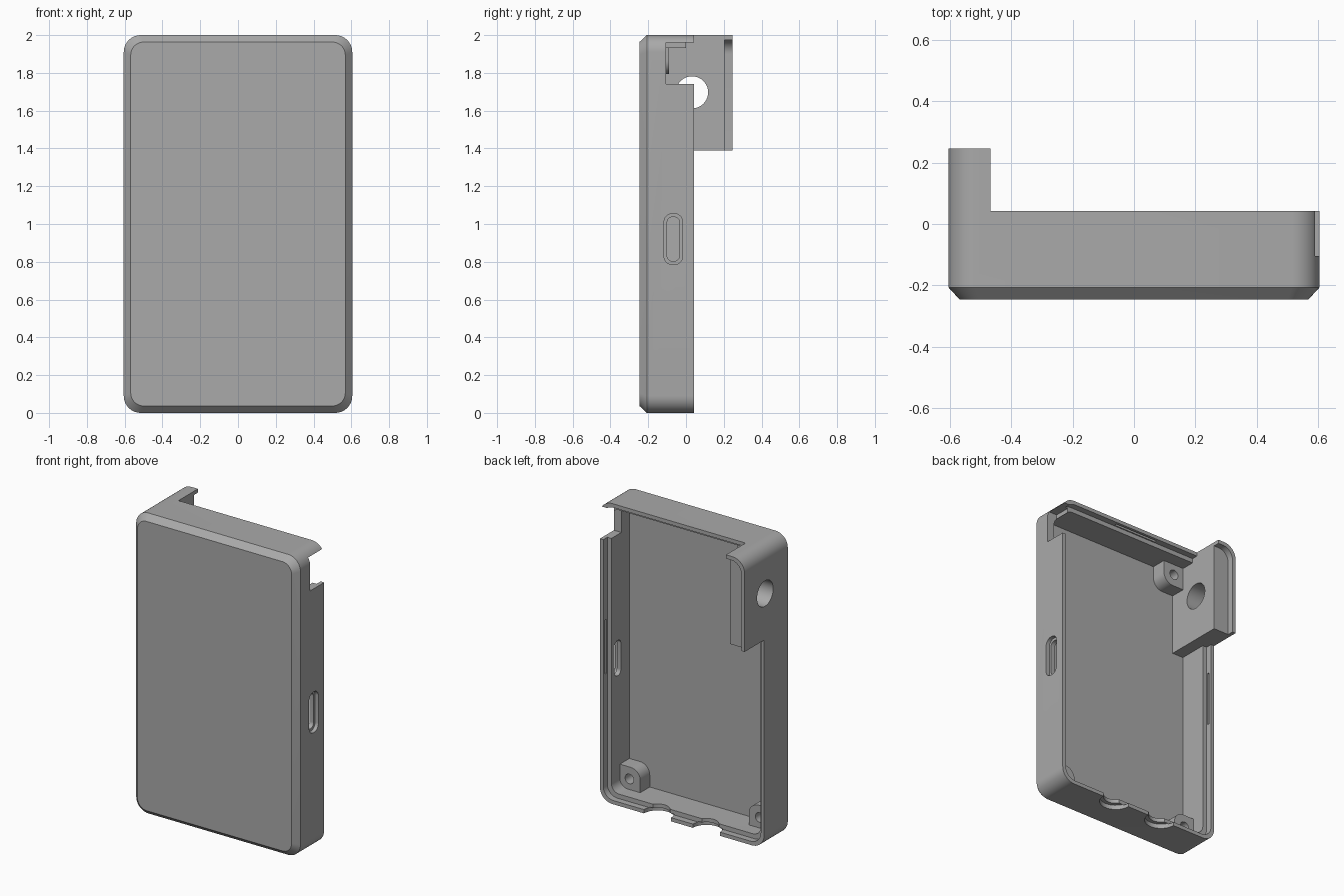
import bpy, bmesh, math
from mathutils import Matrix

cube = bpy.data.objects.get("Cube")
if cube:
    bpy.data.objects.remove(cube, do_unlink=True)

HALF_W, HEIGHT, RADIUS = 0.605, 2.0, 0.09
FRONT, RIM, BACK, FLOOR = -0.247, 0.042, 0.247, -0.19
WALL, LIP = 0.055, 0.025

grey = bpy.data.materials.new("plain grey plastic")
grey.use_nodes = True
grey.diffuse_color = (0.4, 0.4, 0.4, 1)
grey.node_tree.nodes["Principled BSDF"].inputs["Base Color"].default_value = (0.4, 0.4, 0.4, 1)


def finish(name, bm):
    bmesh.ops.recalc_face_normals(bm, faces=bm.faces)
    mesh = bpy.data.meshes.new(name)
    bm.to_mesh(mesh)
    bm.free()
    mesh.materials.append(grey)
    ob = bpy.data.objects.new(name, mesh)
    bpy.context.collection.objects.link(ob)
    return ob


def rounded_rect(cx, cz, hw, hh, r, steps=10):
    """Outline in the x-z plane, centred on (cx, cz)."""
    pts = []
    for q, (sx, sz) in enumerate([(1, 1), (-1, 1), (-1, -1), (1, -1)]):
        for i in range(steps + 1):
            a = math.pi / 2 * (q + i / steps)
            pts.append((cx + sx * (hw - r) + r * math.cos(a),
                        cz + sz * (hh - r) + r * math.sin(a)))
    return pts


def loft(name, stations):
    """Skin a list of (outline, y) stations and cap both ends."""
    bm = bmesh.new()
    rings = [[bm.verts.new((x, y, z)) for x, z in outline] for outline, y in stations]
    n = len(rings[0])
    for a, b in zip(rings, rings[1:]):
        for i in range(n):
            bm.faces.new((a[i], a[(i + 1) % n], b[(i + 1) % n], b[i]))
    bm.faces.new(rings[0])
    bm.faces.new(rings[-1])
    return finish(name, bm)


def case_outline(inset):
    return rounded_rect(0, HEIGHT / 2, HALF_W - inset, HEIGHT / 2 - inset, RADIUS - inset * 0.6)


def box(name, x, y, z):
    bm = bmesh.new()
    bmesh.ops.create_cube(bm, size=1)
    for v in bm.verts:
        for k, (lo, hi) in enumerate((x, y, z)):
            v.co[k] = lo if v.co[k] < 0 else hi
    return finish(name, bm)


def cylinder(name, centre, r, length, axis):
    bm = bmesh.new()
    bmesh.ops.create_cone(bm, cap_ends=True, segments=40, radius1=r, radius2=r, depth=length)
    turn = {"X": Matrix.Rotation(math.pi / 2, 4, "Y"),
            "Y": Matrix.Rotation(math.pi / 2, 4, "X"), "Z": Matrix()}[axis]
    bmesh.ops.transform(bm, matrix=Matrix.Translation(centre) @ turn, verts=bm.verts)
    return finish(name, bm)


def combine(ob, tool, operation="DIFFERENCE"):
    """Apply one boolean and remove the tool."""
    mod = ob.modifiers.new("boolean", "BOOLEAN")
    mod.operation, mod.object, mod.solver = operation, tool, "EXACT"
    graph = bpy.context.evaluated_depsgraph_get()
    mesh = bpy.data.meshes.new_from_object(ob.evaluated_get(graph))
    ob.modifiers.clear()
    ob.data = mesh
    bpy.data.objects.remove(tool, do_unlink=True)


# Shell with chamfered front edge, hollowed from the back
shell = loft("case_shell", [(case_outline(0.037), FRONT), (case_outline(0), FRONT + 0.04),
                            (case_outline(0), BACK)])
combine(shell, loft("cavity", [(case_outline(WALL), FLOOR), (case_outline(WALL), 0.5)]))
combine(shell, loft("rim_rebate", [(case_outline(LIP), 0.0), (case_outline(LIP), 0.5)]))

# Lower the rim everywhere except around the tall corner bracket
combine(shell, box("rim_trim", (-0.468, 1), (RIM, 1), (-1, 3)))
combine(shell, box("side_trim", (-1, -0.4), (RIM, 1), (-1, 1.39)))

# Tall corner block, set inside the thin lip
block = loft("bracket_block", [(case_outline(0.012), -0.2), (case_outline(0.012), 0.205)])
combine(block, box("block_limit", (-1, -0.468), (-1, 1), (1.39, 3)), "INTERSECT")
combine(shell, block, "UNION")
combine(shell, cylinder("bracket_hole", (-0.55, 0.032, 1.697), 0.085, 0.4, "X"))

# Screw bosses: two in the bottom corners, one beside the bracket
for sx, sz, wall_x, wall_z in ((1, 1, -HALF_W + 0.045, 0.045), (-1, 1, HALF_W - 0.045, 0.045),
                               (1, -1, -0.475, HEIGHT - 0.045)):
    cx, cz = wall_x + sx * 0.08, wall_z + sz * 0.08
    outline = rounded_rect(cx, cz, 0.08, 0.08, 0.07)
    # square off every corner but the one that faces the middle
    outline = [(x, z) if (x - cx) * sx > 0 and (z - cz) * sz > 0 else
               (cx + math.copysign(0.08, x - cx), cz + math.copysign(0.08, z - cz))
               for x, z in outline]
    outline = list(dict.fromkeys(outline))
    combine(shell, loft("screw_boss", [(outline, -0.21), (outline, -0.09)]), "UNION")
    combine(shell, cylinder("screw_hole", (cx, -0.1, cz), 0.032, 0.14, "Y"))

# Side notch near the top
combine(shell, box("side_notch", (0.53, 1), (-0.105, 1), (1.742, 1.96)))

# Card slot: wide recess outside, narrow opening through the wall
for half_y, half_z, x_start in ((0.049, 0.135, 0.58), (0.033, 0.117, 0.5)):
    slot = loft("card_slot", [(rounded_rect(0, 0, half_y, half_z, half_y * 0.9), x_start),
                              (rounded_rect(0, 0, half_y, half_z, half_y * 0.9), 0.7)])
    # turn the slot so that it runs through the side wall
    slot.data.transform(Matrix.Translation((0, -0.067, 0.92)) @ Matrix.Rotation(-math.pi / 2, 4, "Z"))
    combine(shell, slot)

# Two round cable ports in the bottom rim, stepped on the outside
for x in (0.18, -0.18):
    combine(shell, cylinder("port_recess", (x, RIM, 0), 0.1, 0.06, "Z"))
    combine(shell, cylinder("port_opening", (x, RIM, 0), 0.075, 0.3, "Z"))

# Snap-fit grooves inside the lip
for s in (-1, 1):
    edge = sorted((s * (HALF_W - 0.04), s * (HALF_W - 0.012)))
    combine(shell, box("side_groove", edge, (0.008, 0.025), (0.84, 1.2)))
combine(shell, box("top_groove", (-0.16, 0.16), (0.008, 0.025), (HEIGHT - 0.04, HEIGHT - 0.012)))

# Smooth curves, crisp edges
bpy.ops.object.select_all(action="DESELECT")
shell.select_set(True)
bpy.context.view_layer.objects.active = shell
bpy.ops.object.shade_smooth_by_angle(angle=math.radians(30))
